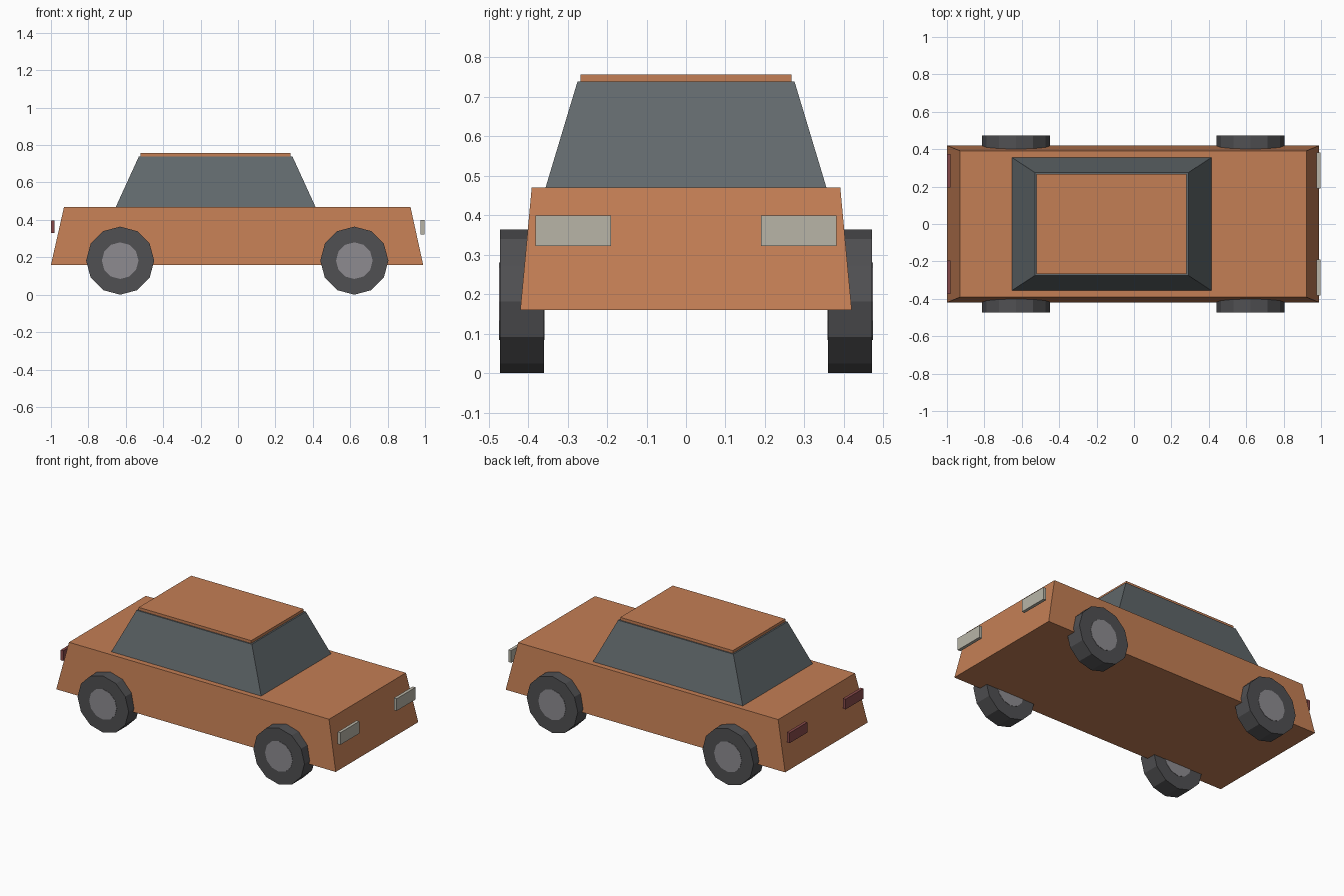
import bpy, bmesh, math
from mathutils import Matrix

if "Cube" in bpy.data.objects:
    bpy.data.objects.remove(bpy.data.objects["Cube"])


def material(name, rgb):
    m = bpy.data.materials.new(name)
    m.diffuse_color = (*rgb, 1)
    m.use_nodes = True
    m.node_tree.nodes["Principled BSDF"].inputs["Base Color"].default_value = m.diffuse_color
    return m


PAINT = material("paint", (0.55, 0.21, 0.09))
GLASS = material("glass", (0.12, 0.14, 0.15))
RUBBER = material("rubber", (0.08, 0.08, 0.085))
METAL = material("metal", (0.27, 0.26, 0.28))
LAMP = material("lamp", (0.48, 0.46, 0.39))
RED = material("red_lamp", (0.25, 0.07, 0.07))


def finish(name, bm, mat):
    bmesh.ops.recalc_face_normals(bm, faces=bm.faces)
    mesh = bpy.data.meshes.new(name)
    bm.to_mesh(mesh)
    bm.free()
    mesh.materials.append(mat)
    obj = bpy.data.objects.new(name, mesh)
    bpy.context.collection.objects.link(obj)
    return obj


def tapered_box(name, mat, bottom, top):
    """Box between two rectangles, each given as (x0, x1, y0, y1, z)."""
    bm = bmesh.new()
    bmesh.ops.create_cube(bm, size=2)
    for v in bm.verts:
        x0, x1, y0, y1, z = top if v.co.z > 0 else bottom
        v.co = (x1 if v.co.x > 0 else x0, y1 if v.co.y > 0 else y0, z)
    return finish(name, bm, mat)


def box(name, mat, x0, x1, y0, y1, z0, z1):
    return tapered_box(name, mat, (x0, x1, y0, y1, z0), (x0, x1, y0, y1, z1))


def disc(name, mat, x, y, z, radius, width):
    """Twelve-sided cylinder with its axle along y."""
    bm = bmesh.new()
    bmesh.ops.create_cone(bm, cap_ends=True, segments=12, radius1=radius,
                          radius2=radius, depth=width,
                          matrix=Matrix.Translation((x, y, z)) @ Matrix.Rotation(math.pi / 2, 4, 'X'))
    return finish(name, bm, mat)


# Body, cabin and roof
tapered_box("body", PAINT, (-1.0, 0.99, -0.42, 0.42, 0.16), (-0.93, 0.922, -0.391, 0.391, 0.47))
tapered_box("cabin_windows", GLASS, (-0.653, 0.414, -0.356, 0.356, 0.47), (-0.53, 0.291, -0.275, 0.275, 0.739))
box("roof", PAINT, -0.52, 0.281, -0.267, 0.267, 0.735, 0.757)

for side, s in (("right", -1), ("left", 1)):
    # Wheels with hubs showing on both faces
    for end, x in (("rear", -0.63), ("front", 0.622)):
        disc(f"{end}_{side}_tyre", RUBBER, x, s * 0.416, 0.182, 0.182, 0.112)
        disc(f"{end}_{side}_hub", METAL, x, s * 0.416, 0.182, 0.098, 0.116)

    # Lights stand slightly off the sloping ends
    yh = sorted((s * 0.19, s * 0.382))
    box(f"{side}_headlight", LAMP, 0.977, 0.997, *yh, 0.322, 0.40)
    yt = sorted((s * 0.195, s * 0.375))
    box(f"{side}_taillight", RED, -1.0, -0.981, *yt, 0.33, 0.396)
